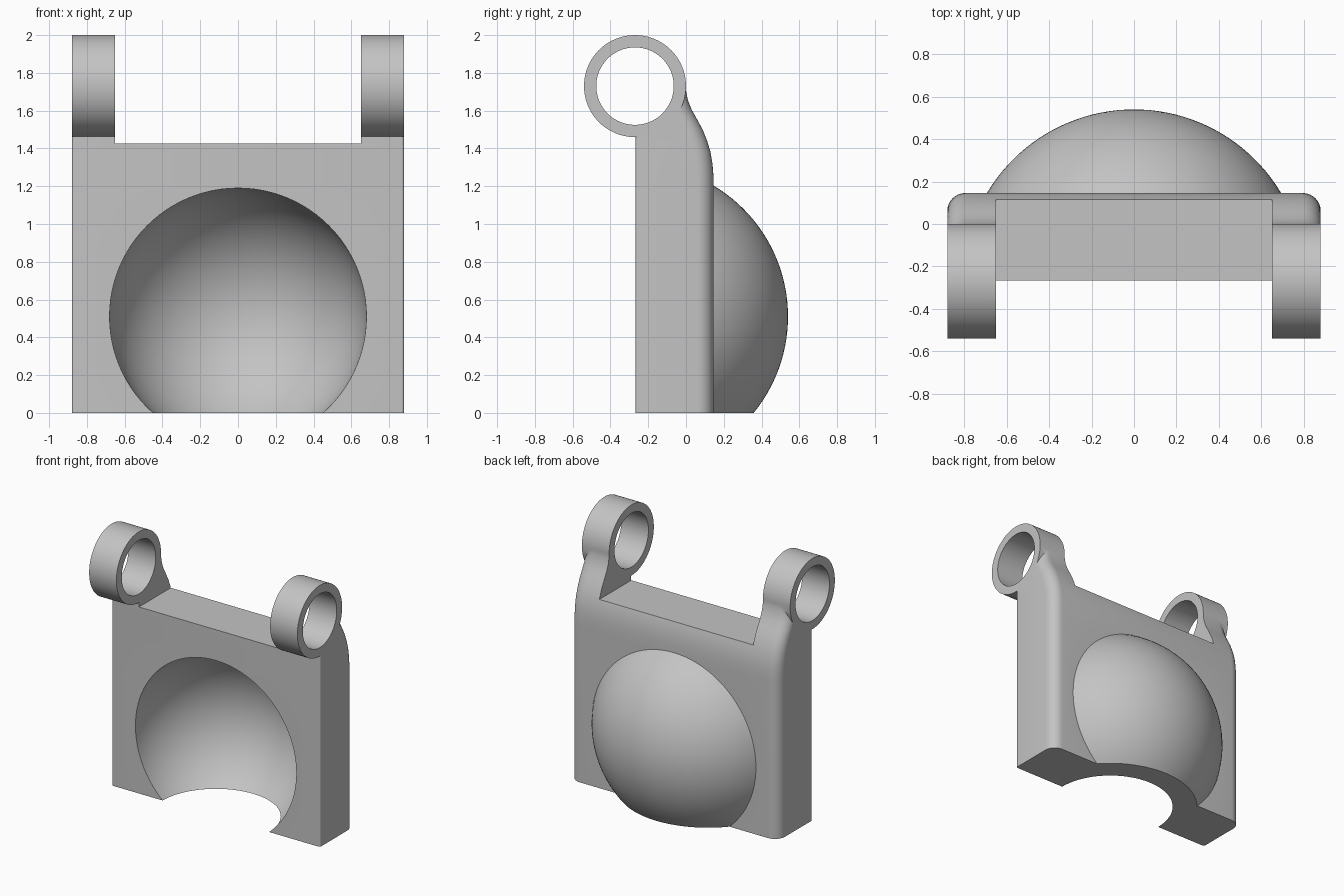
import bpy, bmesh
from math import sin, cos, pi, radians
from mathutils import Matrix

cube = bpy.data.objects.get("Cube")
if cube:
    bpy.data.objects.remove(cube, do_unlink=True)

HALF_W, FRONT, BACK = 0.88, -0.267, 0.146   # plate extents
PIVOT_Z, DOME_Z = 1.73, 0.51                # ring and dome centres

grey = bpy.data.materials.new("light_grey")
grey.use_nodes = True
colour = (0.55, 0.55, 0.55, 1)
grey.diffuse_color = colour
grey.node_tree.nodes["Principled BSDF"].inputs["Base Color"].default_value = colour


def make(name, bm):
    bmesh.ops.recalc_face_normals(bm, faces=bm.faces)
    mesh = bpy.data.meshes.new(name)
    bm.to_mesh(mesh)
    bm.free()
    obj = bpy.data.objects.new(name, mesh)
    bpy.context.collection.objects.link(obj)
    mesh.materials.append(grey)
    return obj


def box(name, lo, hi):
    bm = bmesh.new()
    bmesh.ops.create_cube(bm, size=1)
    for v in bm.verts:
        v.co = [(a + b) / 2 + c * (b - a) for a, b, c in zip(lo, hi, v.co)]
    return make(name, bm)


def rod(name, radius, half_length):
    bm = bmesh.new()
    bmesh.ops.create_cone(bm, cap_ends=True, segments=96, radius1=radius,
                          radius2=radius, depth=2 * half_length)
    bm.transform(Matrix.Translation((0, FRONT - 0.003, PIVOT_Z)) @ Matrix.Rotation(pi / 2, 4, 'Y'))
    return make(name, bm)


def ball(name, radius, cut_y=None):
    bm = bmesh.new()
    bmesh.ops.create_uvsphere(bm, u_segments=96, v_segments=64, radius=radius)
    bm.transform(Matrix.Translation((0, FRONT, DOME_Z)) @ Matrix.Rotation(pi / 2, 4, 'X'))
    if cut_y is not None:
        cut = bmesh.ops.bisect_plane(bm, geom=bm.verts[:] + bm.edges[:] + bm.faces[:],
                                     plane_co=(0, cut_y, 0), plane_no=(0, -1, 0), clear_outer=True)
        rim = [e for e in cut["geom_cut"] if isinstance(e, bmesh.types.BMEdge)]
        bmesh.ops.holes_fill(bm, edges=rim)
    return make(name, bm)


def combine(target, other, operation):
    mod = target.modifiers.new(other.name, 'BOOLEAN')
    mod.operation, mod.object, mod.solver = operation, other, 'EXACT'
    bpy.context.view_layer.objects.active = target
    bpy.ops.object.modifier_apply(modifier=mod.name)
    bpy.data.objects.remove(other, do_unlink=True)


def section(back):
    """Right half of the plate's plan: small front bevel, large back rounding."""
    half = []
    for r, y, start in ((0.015, FRONT + 0.015, -pi / 2), (0.085, back - 0.085, 0)):
        for i in range(9):
            a = start + i * pi / 16
            half.append((HALF_W - r + r * cos(a), y + r * sin(a)))
    return half + [(-x, y) for x, y in reversed(half)]


# Plate: plan sections stacked up the curved back outline
outline = [(BACK, -0.1), (BACK, 1.2), (0.145, 1.26), (0.14, 1.32), (0.13, 1.38),
           (0.112, 1.44), (0.088, 1.5), (0.058, 1.555), (0.03, 1.605),
           (0.01, 1.655), (0.001, 1.70), (-0.001, 1.73)]
bm = bmesh.new()
rows = [[bm.verts.new((x, y, z)) for x, y in section(back)] for back, z in outline]
for low, high in zip(rows, rows[1:]):
    for i in range(len(low)):
        j = (i + 1) % len(low)
        bm.faces.new((low[i], low[j], high[j], high[i]))
bm.faces.new(rows[0])
bm.faces.new(rows[-1])
plate = make("hinged_socket_plate", bm)

# Hinge rings, separated by the notch
combine(plate, rod("hinge_barrel", 0.27, HALF_W), 'UNION')
combine(plate, rod("hinge_hole", 0.205, 1.0), 'DIFFERENCE')
combine(plate, box("top_notch", (-0.65, -1, 1.425), (0.65, 1, 2.2)), 'DIFFERENCE')

# Domed socket, open at the front and the bottom
combine(plate, ball("dome", 0.807, -0.2), 'UNION')
combine(plate, ball("socket", 0.68), 'DIFFERENCE')
combine(plate, box("base_trim", (-2, -2, -1), (2, 2, 0)), 'DIFFERENCE')

bpy.ops.object.select_all(action='DESELECT')
plate.select_set(True)
bpy.context.view_layer.objects.active = plate
bpy.ops.object.shade_smooth_by_angle(angle=radians(30))
